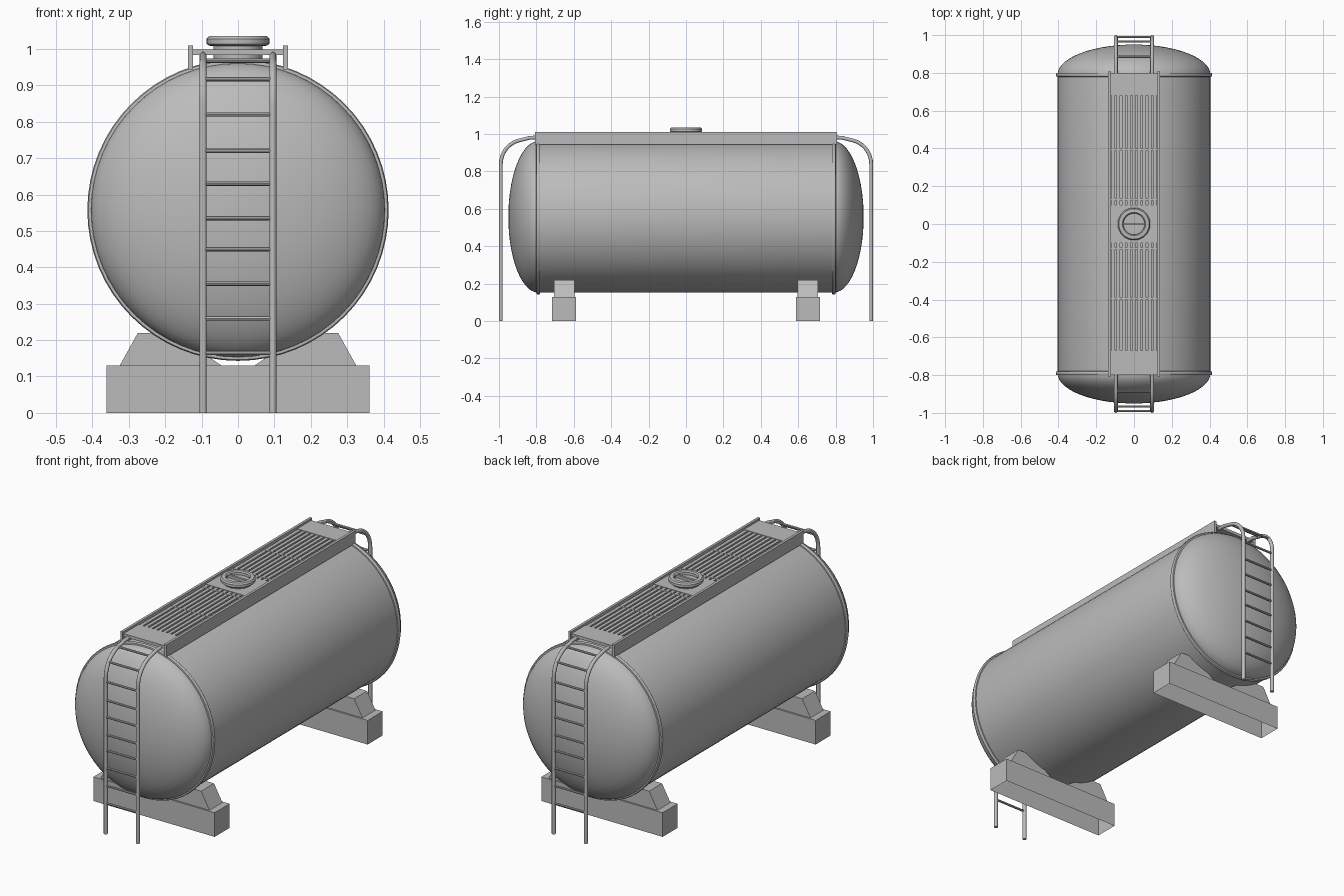
import bpy, bmesh, math
from mathutils import Vector

cube = bpy.data.objects.get("Cube")
if cube:
    bpy.data.objects.remove(cube)

steel = bpy.data.materials.new("grey steel")
steel.use_nodes = True
GREY = (0.5, 0.5, 0.5, 1)
steel.diffuse_color = GREY
steel.node_tree.nodes["Principled BSDF"].inputs["Base Color"].default_value = GREY


def finish(name, bm, smooth=False):
    bmesh.ops.recalc_face_normals(bm, faces=bm.faces)
    mesh = bpy.data.meshes.new(name)
    bm.to_mesh(mesh)
    bm.free()
    obj = bpy.data.objects.new(name, mesh)
    bpy.context.collection.objects.link(obj)
    mesh.materials.append(steel)
    if smooth:
        bpy.ops.object.select_all(action='DESELECT')
        obj.select_set(True)
        bpy.context.view_layer.objects.active = obj
        bpy.ops.object.shade_smooth_by_angle(angle=math.radians(35))
    return obj


def add_box(bm, x0, x1, y0, y1, z0, z1):
    verts = bmesh.ops.create_cube(bm, size=1)["verts"]
    for v in verts:
        v.co = Vector((x1 if v.co.x > 0 else x0, y1 if v.co.y > 0 else y0,
                       z1 if v.co.z > 0 else z0))
    return verts


def lathe(name, profile, axis, centre, steps=64):
    """Spin (radius, along) points round the Y or Z axis."""
    bm = bmesh.new()
    centre = Vector(centre)
    place = (lambda r, a: Vector((r, a, 0))) if axis == 'Y' else (lambda r, a: Vector((r, 0, a)))
    verts = [bm.verts.new(place(r, a) + centre) for r, a in profile]
    edges = [bm.edges.new(pair) for pair in zip(verts, verts[1:])]
    spin_axis = (0, 1, 0) if axis == 'Y' else (0, 0, 1)
    bmesh.ops.spin(bm, geom=verts + edges, cent=centre, axis=spin_axis,
                   angle=math.tau, steps=steps)
    bmesh.ops.remove_doubles(bm, verts=bm.verts, dist=0.0001)
    return finish(name, bm, True)


def add_tube(bm, path, radius, sides=12):
    """Sweep a circle along a path that lies in a plane of constant x, or along x."""
    rings = []
    for i, p in enumerate(path):
        t = (path[min(i + 1, len(path) - 1)] - path[max(i - 1, 0)]).normalized()
        u = Vector((0, 1, 0)) if abs(t.x) > 0.9 else Vector((1, 0, 0))
        w = t.cross(u)
        rings.append([bm.verts.new(p + radius * (u * math.cos(a) + w * math.sin(a)))
                      for a in (math.tau * k / sides for k in range(sides))])
    for a, b in zip(rings, rings[1:]):
        for k in range(sides):
            n = (k + 1) % sides
            bm.faces.new((a[k], a[n], b[n], b[k]))
    bm.faces.new(rings[0])
    bm.faces.new(rings[-1])


# Tank: cylinder with elliptical ends, and a band at each seam
R, SEAM, DOME, AXIS_Z = 0.405, 0.79, 0.16, 0.557
dome = [(R * math.sin(a), SEAM + DOME * math.cos(a))
        for a in (math.pi / 2 * k / 14 for k in range(15))]
lathe("tank", dome + [(r, -y) for r, y in reversed(dome)], 'Y', (0, 0, AXIS_Z))
band = [(R - 0.005, -0.011), (0.411, -0.01), (0.414, -0.005),
        (0.414, 0.005), (0.411, 0.01), (R - 0.005, 0.011)]
for label, s in (("front", -1), ("back", 1)):
    lathe(label + "_seam_band", band, 'Y', (0, s * SEAM, AXIS_Z))

# Supports: open-bottomed foot blocks with a pair of saddle wedges
SADDLE = [(0.045, 0.13), (0.325, 0.13), (0.275, 0.22), (0.2, 0.22), (0.09, 0.16)]
for label, s in (("front", -1), ("back", 1)):
    y = s * 0.652
    bm = bmesh.new()
    add_box(bm, -0.362, 0.362, y - 0.064, y + 0.064, 0, 0.13)
    bm.faces.ensure_lookup_table()
    bottom = [f for f in bm.faces if f.calc_center_median().z < 0.01]
    bmesh.ops.delete(bm, geom=bottom, context='FACES_ONLY')
    finish(label + "_support_block", bm)
    bm = bmesh.new()
    for side in (-1, 1):
        face = bm.faces.new([bm.verts.new((side * x, y - 0.055, z)) for x, z in SADDLE])
        new = bmesh.ops.extrude_face_region(bm, geom=[face])["geom"]
        bmesh.ops.translate(bm, vec=(0, 0.11, 0),
                            verts=[v for v in new if isinstance(v, bmesh.types.BMVert)])
    finish(label + "_saddle", bm)

# Walkway: side boards, solid plates, slats and cross bars
bm = bmesh.new()
for s in (-1, 1):
    x = s * 0.13
    add_box(bm, x - 0.007, x + 0.007, -0.807, 0.807, 0.943, 1.01)
finish("walkway_side_boards", bm)
bm = bmesh.new()
for y0, y1 in ((-0.8, -0.67), (-0.1, 0.1), (0.68, 0.8)):
    add_box(bm, -0.125, 0.125, y0, y1, 0.983, 0.999)
finish("walkway_plates", bm)
bm = bmesh.new()
for y0, y1 in ((-0.68, -0.09), (0.09, 0.69)):
    for k in range(-4, 5):
        x = k * 0.0275
        add_box(bm, x - 0.009, x + 0.009, y0, y1, 0.985, 0.997)
finish("walkway_slats", bm)
bm = bmesh.new()
for y in (-0.395, -0.13, 0.13, 0.395):
    add_box(bm, -0.125, 0.125, y - 0.005, y + 0.005, 0.985, 0.998)
finish("walkway_cross_bars", bm)

# Hatch: neck, rimmed lid and a grab bar across the recess
lathe("hatch", [(0.068, 0.95), (0.068, 1.008), (0.08, 1.009), (0.086, 1.014),
                (0.086, 1.028), (0.08, 1.035), (0.062, 1.036), (0.056, 1.03),
                (0.056, 1.016), (0, 1.016)], 'Z', (0, 0, 0), 40)
bm = bmesh.new()
add_box(bm, -0.058, 0.058, -0.006, 0.006, 1.016, 1.03)
finish("hatch_grab_bar", bm)

# Ladders: bent rails with rungs that follow the bend
RAIL_X, RAIL_Y, BEND_Z, TOP_Z, BEND = 0.096, 0.99, 0.84, 0.982, 0.13
bend = [(RAIL_Y - BEND * (1 - math.cos(a)), BEND_Z + (TOP_Z - 0.012 - BEND_Z) * math.sin(a))
        for a in (math.radians(8 * k) for k in range(11))]
rail = [(RAIL_Y, 0)] + bend + [(0.835, 0.98), (0.795, TOP_Z)]
rungs = [(RAIL_Y, z) for z in (0.165, 0.26, 0.355, 0.45, 0.535, 0.63, 0.72, 0.82)]
rungs += [(0.966, 0.917), (0.885, 0.968)]
for label, s in (("front", -1), ("back", 1)):
    bm = bmesh.new()
    for side in (-1, 1):
        add_tube(bm, [Vector((side * RAIL_X, s * y, z)) for y, z in rail], 0.01)
    finish(label + "_ladder_rails", bm, True)
    bm = bmesh.new()
    for y, z in rungs:
        add_tube(bm, [Vector((x, s * y, z)) for x in (-RAIL_X, RAIL_X)], 0.006, 8)
    finish(label + "_ladder_rungs", bm, True)
